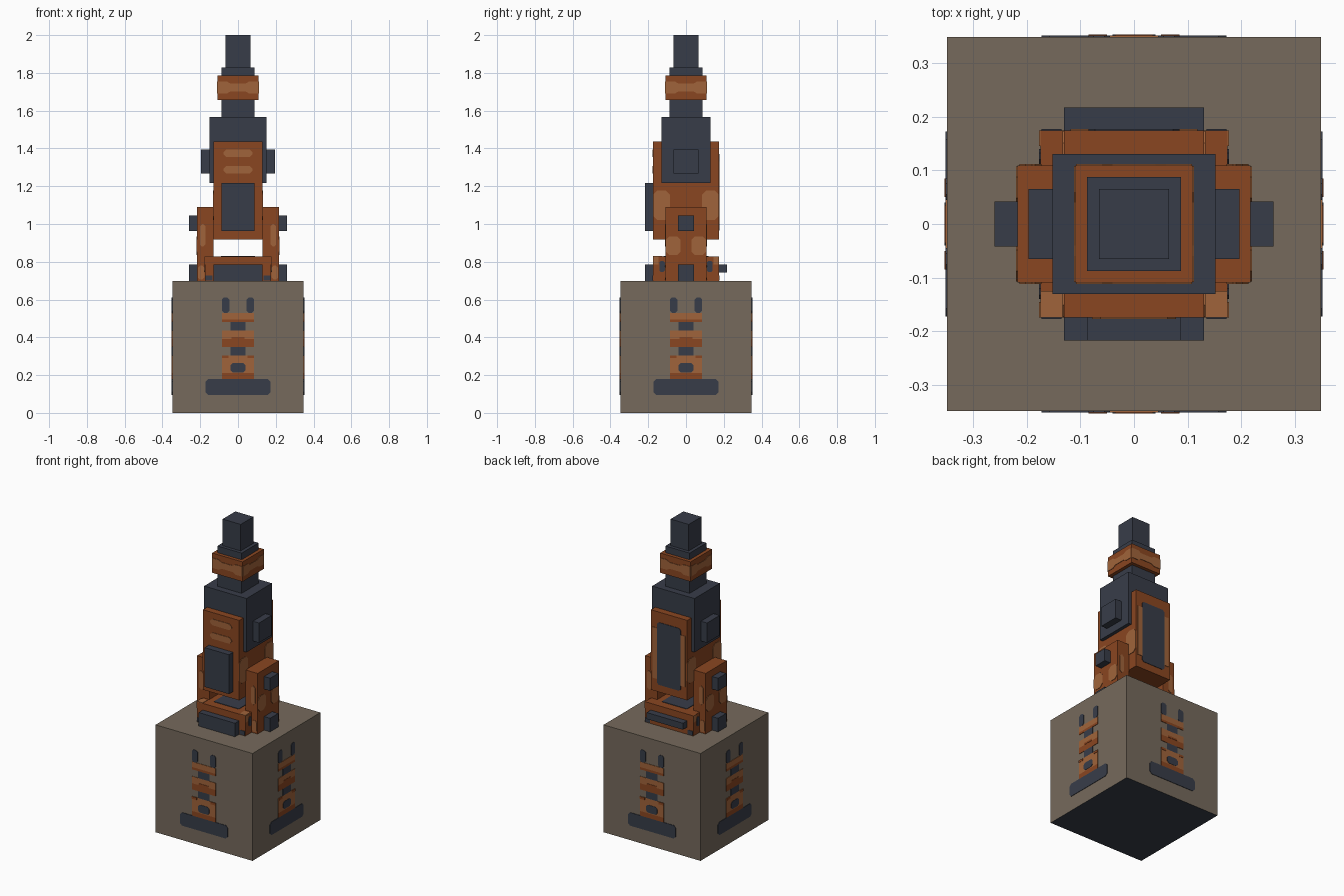
import bpy, bmesh, math
from mathutils import Matrix

if "Cube" in bpy.data.objects:
    bpy.data.objects.remove(bpy.data.objects["Cube"])


def material(name, rgb):
    m = bpy.data.materials.new(name)
    m.diffuse_color = (*rgb, 1)
    m.use_nodes = True
    m.node_tree.nodes["Principled BSDF"].inputs["Base Color"].default_value = m.diffuse_color
    return m


STONE = material("stone_brown", (0.181, 0.144, 0.107))
NAVY = material("dark_slate", (0.039, 0.046, 0.066))
RUST = material("rust_orange", (0.254, 0.061, 0.015))
TAN = material("light_rust", (0.352, 0.127, 0.043))
FRONT, RIGHT, BACK, LEFT = range(4)


def finish(name, bm, mats):
    mesh = bpy.data.meshes.new(name)
    bmesh.ops.recalc_face_normals(bm, faces=bm.faces)
    bm.to_mesh(mesh)
    bm.free()
    for m in mats:
        mesh.materials.append(m)
    obj = bpy.data.objects.new(name, mesh)
    bpy.context.collection.objects.link(obj)
    return obj


def box(name, mat, x, y, z):
    """Box from (min, max) ranges."""
    bm = bmesh.new()
    size = [r[1] - r[0] for r in (x, y, z)]
    mid = [(r[1] + r[0]) / 2 for r in (x, y, z)]
    bmesh.ops.create_cube(bm, size=1, matrix=Matrix.Translation(mid) @ Matrix.Diagonal((*size, 1)))
    return finish(name, bm, [mat])


def block(name, mat, hx, hy, z0, z1):
    """Box centred on the vertical axis."""
    return box(name, mat, (-hx, hx), (-hy, hy), (z0, z1))


def rect(u0, u1, z0, z1, c=0.0):
    """Rectangle outline with corners cut by c."""
    if c == 0:
        return [(u0, z0), (u1, z0), (u1, z1), (u0, z1)]
    return [(u0 + c, z0), (u1 - c, z0), (u1, z0 + c), (u1, z1 - c),
            (u1 - c, z1), (u0 + c, z1), (u0, z1 - c), (u0, z0 + c)]


def paint(name, mat, shapes, dist, sides=(FRONT, RIGHT, BACK, LEFT), t=0.003):
    """Thin plates lying on the walls that are dist away from the axis."""
    bm = bmesh.new()
    for side in sides:
        turn = Matrix.Rotation(side * math.pi / 2, 3, 'Z')
        for pts in shapes:
            face = bm.faces.new([bm.verts.new((u, -dist, z)) for u, z in pts])
            ext = bmesh.ops.extrude_face_region(bm, geom=[face])["geom"]
            new = [v for v in ext if isinstance(v, bmesh.types.BMVert)]
            bmesh.ops.translate(bm, verts=new, vec=(0, -t, 0))
            bmesh.ops.rotate(bm, verts=list(set(new) | set(face.verts)), matrix=turn)
    return finish(name, bm, [mat])


def pair(u0, u1, z0, z1, c=0.0):
    return [rect(u0, u1, z0, z1, c), rect(-u1, -u0, z0, z1, c)]


# Pedestal cube with a dark underside
base = block("pedestal", STONE, 0.348, 0.348, 0, 0.697)
base.data.materials.append(NAVY)
for p in base.data.polygons:
    p.material_index = 1 if p.normal.z < -0.5 else 0

# Painted tower emblem on the four pedestal walls
paint("emblem_dark", NAVY, [rect(-0.172, 0.172, 0.095, 0.18, 0.015),
                            rect(-0.04, 0.04, 0.305, 0.35), rect(-0.04, 0.04, 0.435, 0.48)]
      + pair(0.045, 0.085, 0.53, 0.61, 0.01), 0.348)
paint("emblem_rust", RUST, [rect(-0.085, 0.085, 0.18, 0.21),
                            rect(-0.085, 0.085, 0.35, 0.39),
                            rect(-0.085, 0.085, 0.48, 0.495)], 0.348)
paint("emblem_light", TAN, [rect(-0.085, 0.085, 0.21, 0.305),
                            rect(-0.085, 0.085, 0.39, 0.435),
                            rect(-0.085, 0.085, 0.495, 0.53)], 0.348)
paint("emblem_arch", NAVY, [rect(-0.04, 0.04, 0.215, 0.265, 0.012)], 0.348, t=0.005)
paint("emblem_shade", RUST, [rect(-0.035, 0.035, 0.39, 0.402)]
      + pair(0.05, 0.085, 0.29, 0.305), 0.348, t=0.005)

# Lower frame, with its front and rear bars
block("lower_frame", RUST, 0.174, 0.174, 0.697, 0.828)
box("front_bar", NAVY, (-0.13, 0.13), (-0.217, -0.17), (0.697, 0.785))
box("rear_bar", NAVY, (-0.13, 0.13), (0.17, 0.217), (0.743, 0.785))
block("frame_top_inlay", NAVY, 0.09, 0.12, 0.826, 0.831)
for s in (-1, 1):
    x0, x1 = sorted((s * 0.132, s * 0.174))
    box("frame_corner_patch", TAN, (x0, x1), (-0.174, -0.125), (0.826, 0.831))
paint("frame_side_marks", NAVY, pair(0.112, 0.14, 0.745, 0.805, 0.008), 0.174, (RIGHT, LEFT))
paint("frame_side_lights", TAN, pair(0.145, 0.174, 0.785, 0.828), 0.174, (RIGHT, LEFT))
paint("frame_corner_marks", NAVY, pair(0.135, 0.172, 0.70, 0.728), 0.174, (FRONT, BACK))

# Side pillars with their lugs and worn patches
for s, label in ((-1, "left"), (1, "right")):
    def span(a, b):
        return tuple(sorted((s * a, s * b)))
    box(label + "_pillar", RUST, span(0.13, 0.217), (-0.109, 0.109), (0.697, 1.09))
    box(label + "_upper_lug", NAVY, span(0.21, 0.26), (-0.042, 0.042), (0.963, 1.045))
    box(label + "_lower_lug", NAVY, span(0.21, 0.26), (-0.042, 0.042), (0.697, 0.785))
    box(label + "_shoulder_lug", NAVY, span(0.14, 0.196), (-0.065, 0.065), (1.267, 1.395))
paint("pillar_side_patches", TAN, pair(0.028, 0.107, 0.835, 0.935, 0.02), 0.217, (RIGHT, LEFT))
paint("pillar_end_patches", TAN, pair(0.172, 0.202, 0.88, 1.0, 0.012)
      + pair(0.178, 0.213, 0.705, 0.78, 0.012), 0.109, (FRONT, BACK))

# Main body with front plate, painted rear panel and worn patches
block("main_body", RUST, 0.13, 0.174, 0.917, 1.436)
box("front_plate", NAVY, (-0.087, 0.087), (-0.217, -0.17), (0.963, 1.218))
paint("rear_panel", NAVY, [rect(-0.085, 0.085, 0.965, 1.37, 0.012)], 0.174, (BACK,))
paint("rear_panel_edges", TAN, pair(0.085, 0.118, 1.0, 1.33), 0.174, (BACK,))
paint("front_stripes", TAN, [rect(-0.078, 0.078, 1.355, 1.395, 0.016),
                             rect(-0.078, 0.078, 1.267, 1.307, 0.016)], 0.174, (FRONT,))
paint("body_side_patches", TAN, pair(0.085, 0.173, 1.02, 1.178, 0.022), 0.13, (RIGHT, LEFT))

# Upper tower
block("upper_body", NAVY, 0.152, 0.13, 1.218, 1.567)
block("neck", NAVY, 0.087, 0.087, 1.567, 1.828)
block("ring", RUST, 0.109, 0.109, 1.657, 1.785)
band = [(-0.108, 1.69), (-0.06, 1.69), (-0.04, 1.702), (0.04, 1.702), (0.06, 1.69), (0.108, 1.69),
        (0.108, 1.755), (0.06, 1.755), (0.04, 1.743), (-0.04, 1.743), (-0.06, 1.755), (-0.108, 1.755)]
paint("ring_band", TAN, [band], 0.109)
block("tip", NAVY, 0.065, 0.065, 1.828, 2.0)
